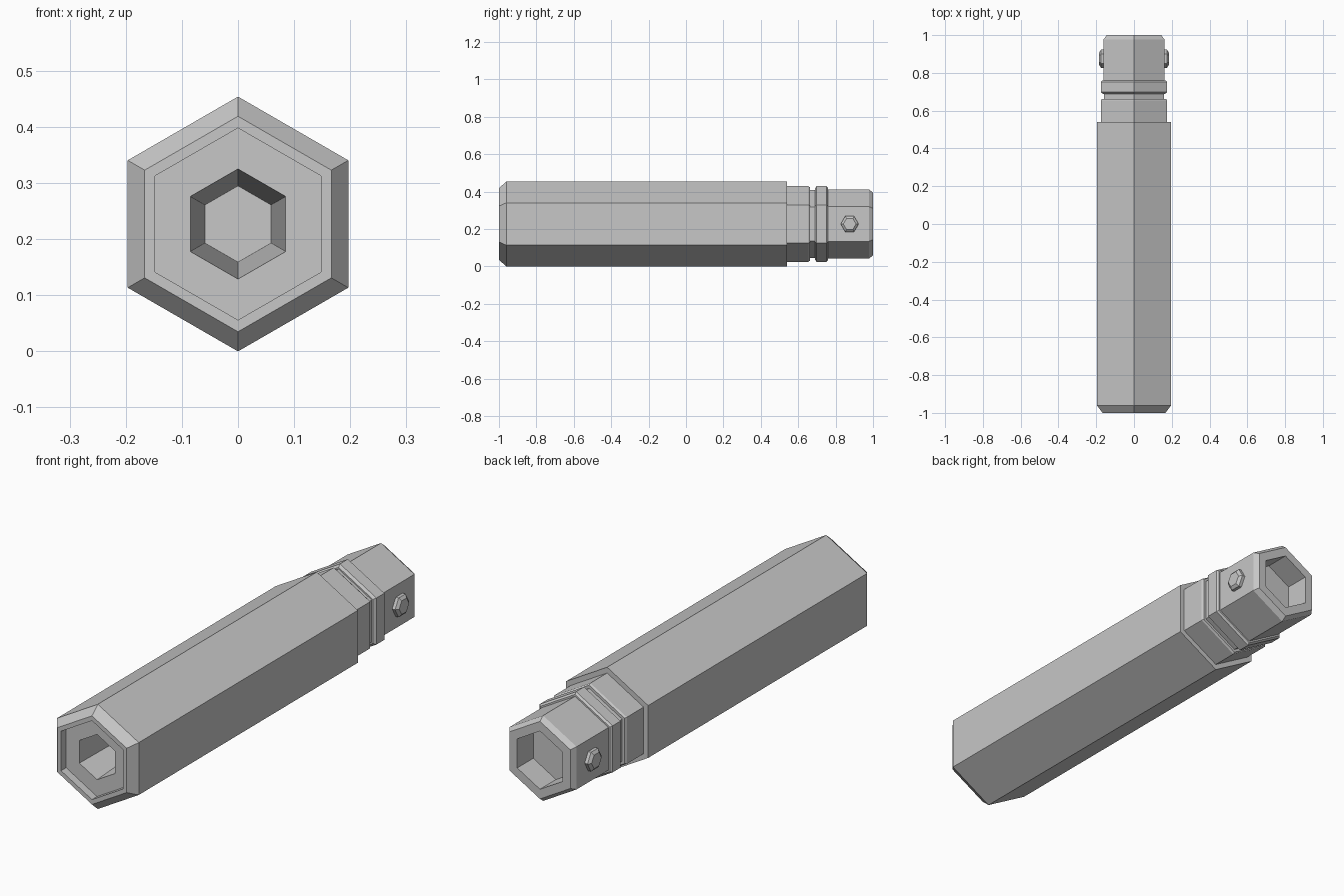
import bpy, bmesh, math
from mathutils import Matrix, Vector

if "Cube" in bpy.data.objects:
    bpy.data.objects.remove(bpy.data.objects["Cube"], do_unlink=True)

AXIS_Z = 0.227
SIDES = 6

grey = bpy.data.materials.new("plain grey")
grey.use_nodes = True
colour = (0.57, 0.57, 0.57, 1)
grey.diffuse_color = colour
grey.node_tree.nodes["Principled BSDF"].inputs["Base Color"].default_value = colour


def hex_part(name, profile, axis, up, origin):
    """Sweep (distance along axis, radius) pairs into a capped six-sided solid."""
    axis, up = Vector(axis), Vector(up)
    bm = bmesh.new()
    rings = []
    for dist, radius in profile:
        ring = []
        for i in range(SIDES):
            turn = Matrix.Rotation(math.tau * i / SIDES, 3, axis)
            ring.append(bm.verts.new(Vector(origin) + axis * dist + turn @ up * radius))
        rings.append(ring)
    for a, b in zip(rings, rings[1:]):
        for i in range(SIDES):
            j = (i + 1) % SIDES
            bm.faces.new((a[i], a[j], b[j], b[i]))
    bm.faces.new(rings[0])
    bm.faces.new(rings[-1])
    bmesh.ops.recalc_face_normals(bm, faces=bm.faces)
    mesh = bpy.data.meshes.new(name)
    bm.to_mesh(mesh)
    bm.free()
    mesh.materials.append(grey)
    obj = bpy.data.objects.new(name, mesh)
    bpy.context.collection.objects.link(obj)
    return obj


def along_body(name, profile):
    return hex_part(name, profile, (0, 1, 0), (0, 0, 1), (0, 0, AXIS_Z))


# Long handle: tapered bore, recessed front, chamfered rim, plain shaft
along_body("handle", [
    (-0.5, 0.068), (-0.965, 0.098), (-0.965, 0.171), (-1, 0.171),
    (-1, 0.192), (-0.96, 0.227), (0.54, 0.227)])

# Collar stepped down from the handle
along_body("collar", [(0.5, 0.202), (0.655, 0.202), (0.663, 0.196)])

# Neck between the collar and the flange
along_body("neck", [(0.64, 0.183), (0.72, 0.183)])

# Flange with small chamfers
along_body("flange", [(0.689, 0.19), (0.698, 0.202), (0.752, 0.202), (0.76, 0.193)])

# Rear plug with chamfered end and open socket
along_body("rear_plug", [(0.71, 0.185), (0.978, 0.185), (1, 0.168), (1, 0.126), (0.89, 0.126)])

# Locking studs on both sides of the plug
for side, label in ((1, "left"), (-1, "right")):
    hex_part(label + "_stud", [(0.145, 0.048), (0.174, 0.048), (0.184, 0.034)],
             (side, 0, 0), (0, 1, 0), (0, 0.875, AXIS_Z))
